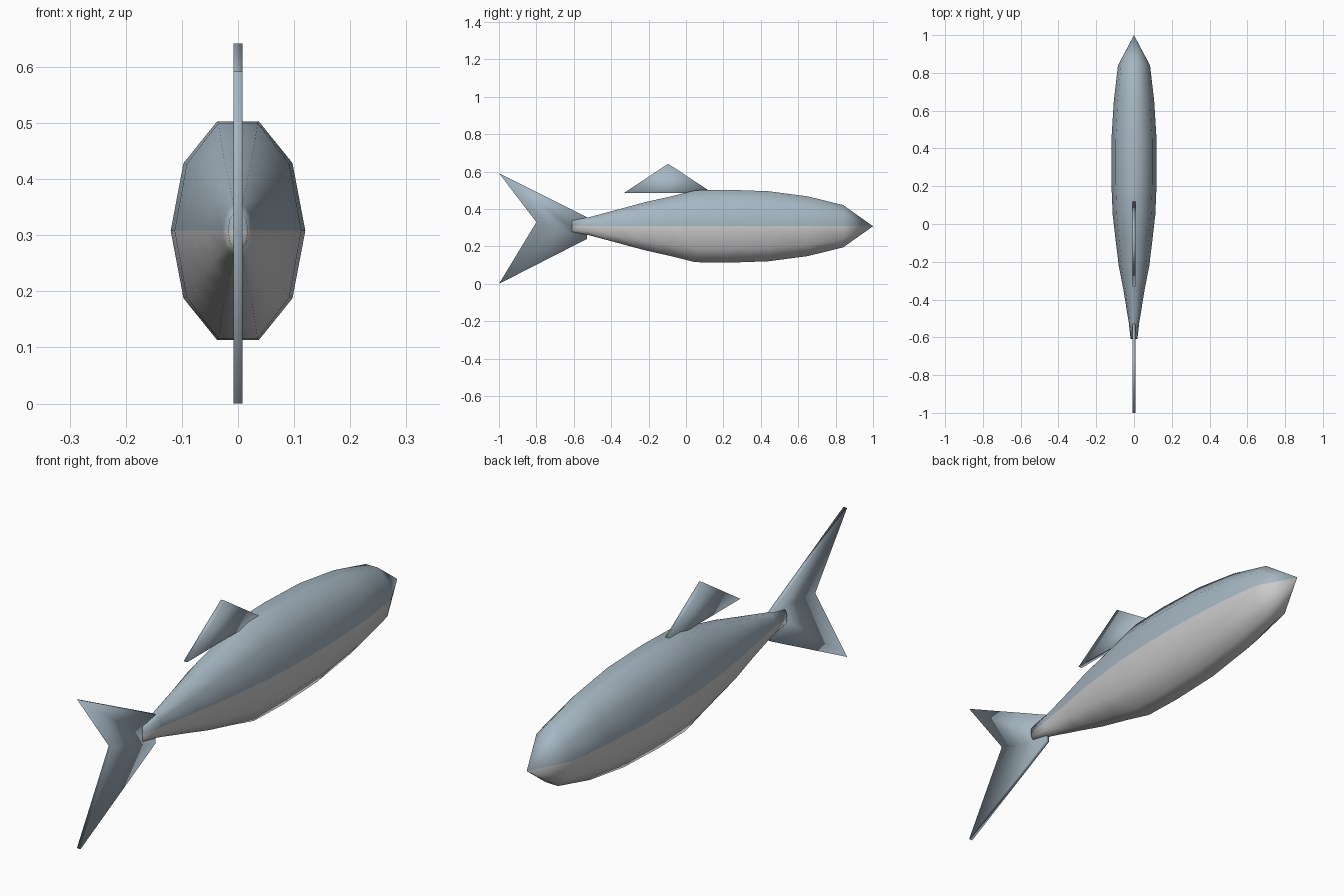
import bpy, math

if "Cube" in bpy.data.objects:
    bpy.data.objects.remove(bpy.data.objects["Cube"])

def material(name, color):
    m = bpy.data.materials.new(name)
    m.diffuse_color = color
    m.use_nodes = True
    m.node_tree.nodes["Principled BSDF"].inputs["Base Color"].default_value = m.diffuse_color
    return m

back_mat = material("slate_blue", (0.38, 0.47, 0.54, 1))
belly_mat = material("pale_belly", (0.78, 0.78, 0.77, 1))

def make_object(name, verts, faces, mats):
    me = bpy.data.meshes.new(name)
    me.from_pydata(verts, [], faces)
    for m in mats:
        me.materials.append(m)
    for p in me.polygons:
        p.use_smooth = True
    ob = bpy.data.objects.new(name, me)
    bpy.context.collection.objects.link(ob)
    return ob

# Body: ten-sided elliptical rings (y, half width, half height)
MID = 0.308
SIDES = 10
rings = [(-0.61, 0.018, 0.035), (-0.52, 0.028, 0.050), (-0.35, 0.056, 0.098),
         (-0.22, 0.081, 0.135), (-0.08, 0.098, 0.168), (0.05, 0.113, 0.202),
         (0.22, 0.120, 0.205), (0.44, 0.120, 0.197), (0.65, 0.107, 0.168),
         (0.84, 0.085, 0.119)]
verts, faces = [], []
for y, w, h in rings:
    for i in range(SIDES):
        a = math.tau * i / SIDES
        verts.append((w * math.cos(a), y, MID + h * math.sin(a)))
for r in range(len(rings) - 1):
    for i in range(SIDES):
        j = (i + 1) % SIDES
        a, b = r * SIDES, (r + 1) * SIDES
        faces.append((a + j, a + i, b + i, b + j))

# Nose point and tail-stem cap, each with a centre vertex
tip, stem = len(verts), len(verts) + 1
verts += [(0, 1.0, MID), (0, -0.61, MID)]
last = (len(rings) - 1) * SIDES
for i in range(SIDES):
    j = (i + 1) % SIDES
    faces.append((last + j, last + i, tip))
    faces.append((i, j, stem))
body = make_object("body", verts, faces, [back_mat, belly_mat])
for p in body.data.polygons:
    p.material_index = 0 if p.center.z > MID else 1

# Fins: thin side outlines extruded across x
def fin(name, outline, half=0.008):
    n = len(outline)
    v = [(x, y, z) for x in (half, -half) for y, z in outline]
    f = [tuple(range(n)), tuple(range(2 * n - 1, n - 1, -1))]
    f += [(i, i + n, (i + 1) % n + n, (i + 1) % n) for i in range(n)]
    return make_object(name, v, f, [back_mat])

fin("dorsal_fin", [(-0.33, 0.487), (0.14, 0.487), (-0.095, 0.642)])
fin("tail_fin", [(-1.0, 0.0), (-0.53, 0.24), (-0.53, 0.357),
                 (-1.0, 0.592), (-0.8, 0.33)])
